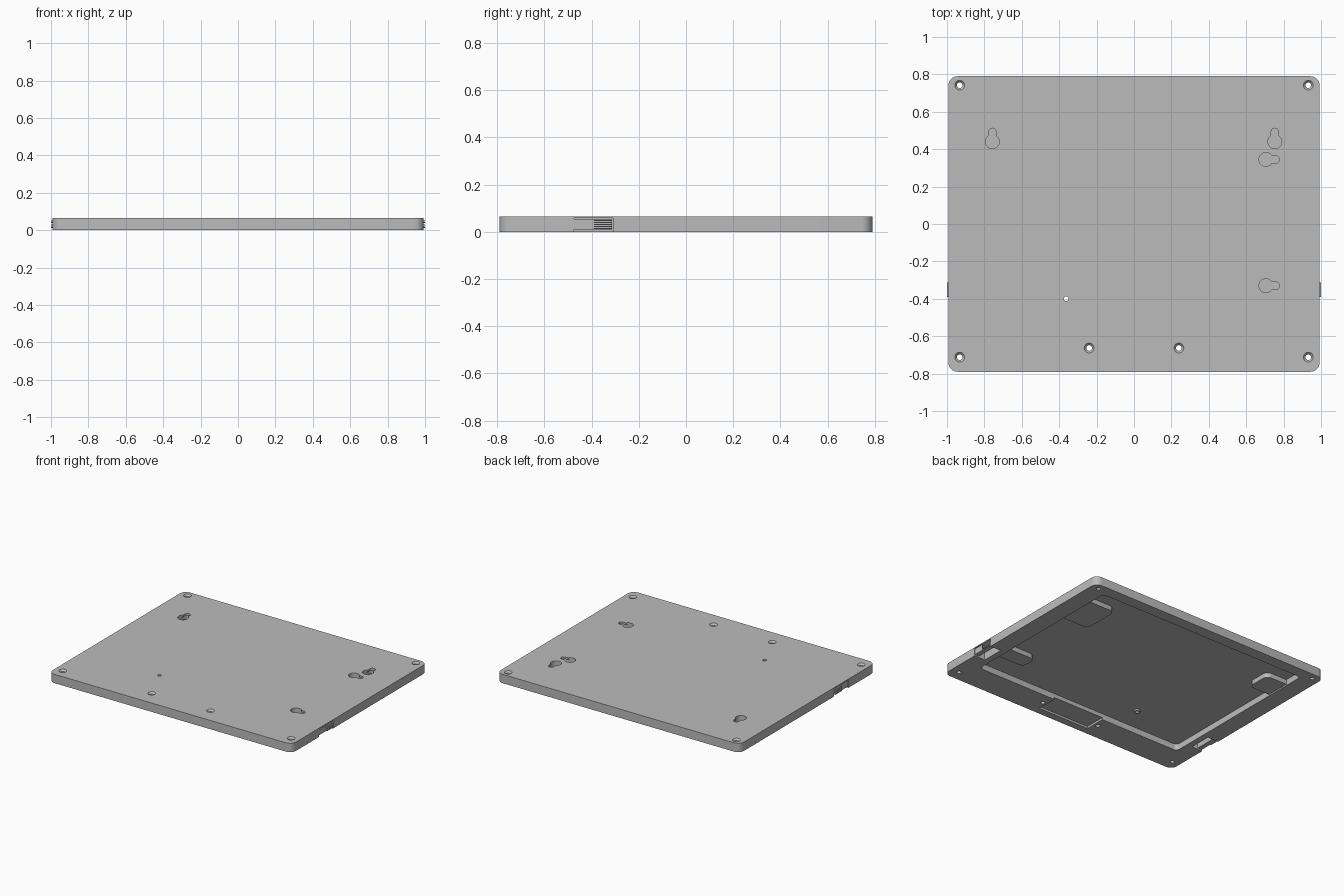
import bpy, bmesh, math

cube = bpy.data.objects.get("Cube")
if cube:
    bpy.data.objects.remove(cube, do_unlink=True)

grey = bpy.data.materials.new("plain_grey")
grey.use_nodes = True
grey.diffuse_color = (0.5, 0.5, 0.5, 1)
grey.node_tree.nodes["Principled BSDF"].inputs["Base Color"].default_value = (0.5, 0.5, 0.5, 1)


def finish(name, bm):
    bmesh.ops.recalc_face_normals(bm, faces=bm.faces)
    mesh = bpy.data.meshes.new(name)
    bm.to_mesh(mesh)
    bm.free()
    mesh.materials.append(grey)
    ob = bpy.data.objects.new(name, mesh)
    bpy.context.collection.objects.link(ob)
    return ob


def slab(name, x0, x1, y0, y1, z0, z1, r=0.0, steps=8):
    """Upright block with rounded vertical corners."""
    pts = []
    corners = [(x1 - r, y1 - r), (x0 + r, y1 - r), (x0 + r, y0 + r), (x1 - r, y0 + r)]
    for i, (cx, cy) in enumerate(corners):
        for k in range(steps + 1 if r else 1):
            a = math.pi / 2 * (i + k / steps)
            pts.append((cx + r * math.cos(a), cy + r * math.sin(a), z0))
    bm = bmesh.new()
    face = bm.faces.new([bm.verts.new(p) for p in pts])
    geom = bmesh.ops.extrude_face_region(bm, geom=[face])["geom"]
    top = [v for v in geom if isinstance(v, bmesh.types.BMVert)]
    bmesh.ops.translate(bm, verts=top, vec=(0, 0, z1 - z0))
    bmesh.ops.remove_doubles(bm, verts=bm.verts, dist=1e-5)
    return finish(name, bm)


def cone(name, x, y, z0, z1, r0, r1):
    bm = bmesh.new()
    bmesh.ops.create_cone(bm, cap_ends=True, segments=32, radius1=r0, radius2=r1, depth=z1 - z0)
    bmesh.ops.translate(bm, verts=bm.verts, vec=(x, y, (z0 + z1) / 2))
    return finish(name, bm)


def combine(target, tool, operation="DIFFERENCE"):
    tool.hide_render = True
    mod = target.modifiers.new("cut", "BOOLEAN")
    mod.operation, mod.solver, mod.object = operation, "EXACT", tool
    bpy.context.view_layer.objects.active = target
    bpy.ops.object.modifier_apply(modifier=mod.name)
    bpy.data.objects.remove(tool, do_unlink=True)


# Cover plate, hollowed from below
H = 0.065
plate = slab("cover_plate", -0.993, 0.993, -0.79, 0.79, 0, H, 0.05)
combine(plate, slab("recess", -0.86, 0.86, -0.58, 0.705, -0.1, 0.045, 0.03))
combine(plate, slab("front_rebate", -0.21, 0.21, -0.735, -0.55, -0.1, 0.015))

# Bosses that close the keyhole pockets from below
bosses = [(0.64, 0.9, 0.28, 0.56), (0.64, 0.9, -0.39, -0.27), (-0.9, -0.69, 0.38, 0.56)]
for x0, x1, y0, y1 in bosses:
    combine(plate, slab("boss", x0, x1, y0, y1, 0.01, 0.055, 0.04), "UNION")
combine(plate, cone("collar", -0.362, -0.4, 0.034, 0.055, 0.022, 0.022), "UNION")

# Keyholes: entry circle, narrow slot and wider slot hidden beneath
R, S = 0.037, 0.02
keyholes = [(-0.757, 0.44, 0, 1), (0.753, 0.44, 0, 1), (0.705, 0.345, 1, 0), (0.705, -0.33, 1, 0)]
for x, y, dx, dy in keyholes:
    combine(plate, cone("entry", x, y, 0.017, 0.1, R, R))
    for r, z0, z1 in ((S, 0.03, 0.1), (R - 0.002, 0.019, 0.05)):
        reach = 0.052
        combine(plate, slab("slot", x - r, x + r + dx * reach, y - r,
                            y + r + dy * reach, z0, z1, r - 0.0005))

# Countersunk screw holes and the small pilot hole
screws = [(s * x, y) for x, y in ((0.932, 0.742), (0.932, -0.712), (0.24, -0.663)) for s in (-1, 1)]
for x, y in screws:
    combine(plate, cone("screw_hole", x, y, -0.1, 0.2, 0.015, 0.015))
    combine(plate, cone("countersink", x, y, 0.05, H + 0.003, 0.013, 0.029))
combine(plate, cone("pilot_hole", -0.362, -0.4, -0.1, 0.2, 0.013, 0.013))

# Side notches, each with a ribbed latch tab
for s, side in ((1, "left"), (-1, "right")):
    def sided(name, x0, x1, *rest):
        a, b = sorted((s * x0, s * x1))
        return slab(side + name, a, b, *rest)
    combine(plate, sided("_notch", 0.905, 1.1, -0.475, -0.31, -0.1, 0.058))
    sided("_latch_tab", 0.955, 0.99, -0.48, -0.314, 0.01, 0.054)
    for i in range(5):
        z = 0.012 + i * 0.0085
        sided("_latch_rib", 0.98, 1.0, -0.39, -0.314, z, z + 0.005)

# Smooth the round walls, keep edges sharp
bpy.ops.object.select_all(action="DESELECT")
plate.select_set(True)
bpy.context.view_layer.objects.active = plate
bpy.ops.object.shade_smooth_by_angle(angle=math.radians(30))
